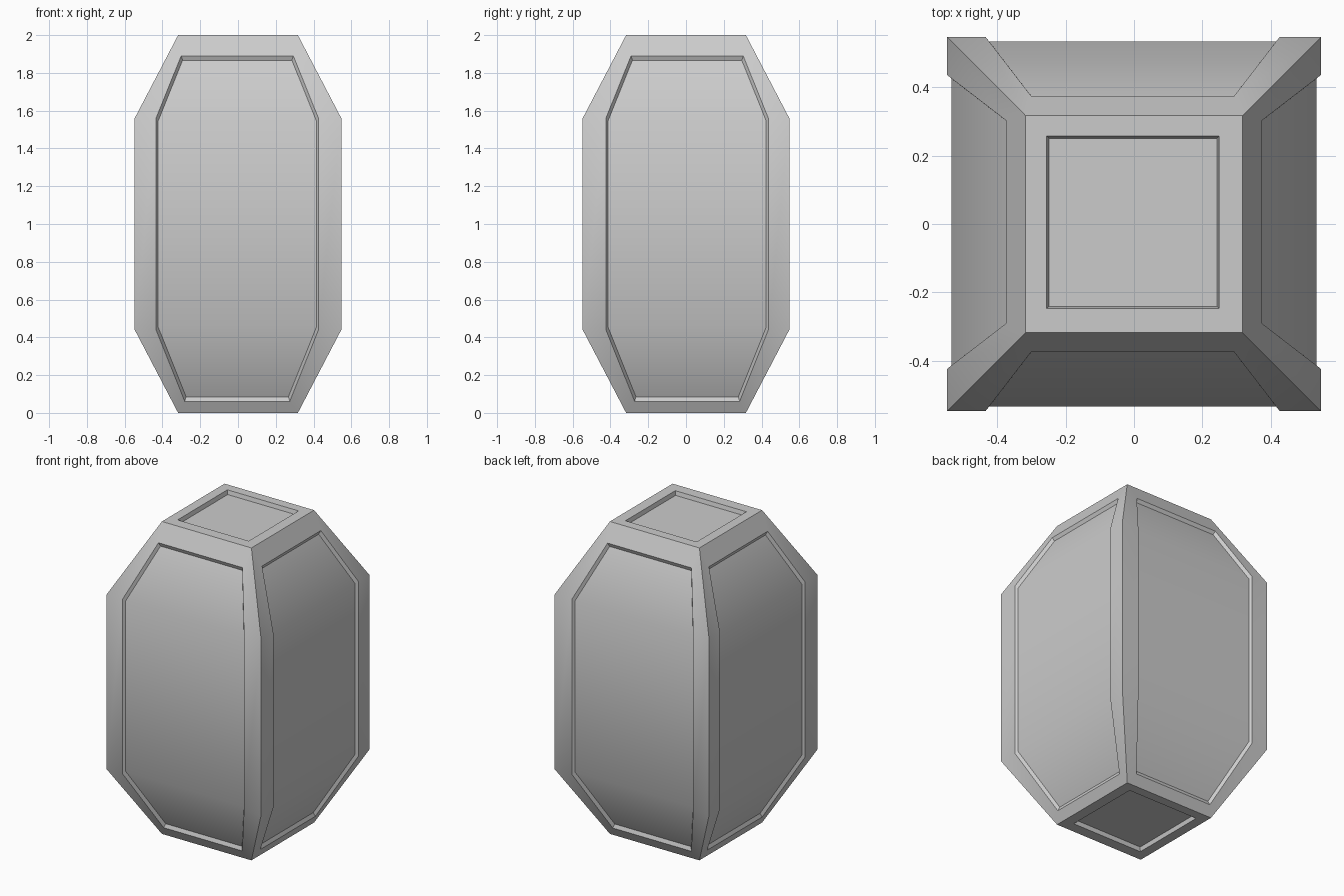
import bpy, bmesh
from math import pi
from mathutils import Matrix, Vector

if "Cube" in bpy.data.objects:
    bpy.data.objects.remove(bpy.data.objects["Cube"])

W_END, W_MID = 0.317, 0.547      # half widths at the ends and the middle
Z_LOW, Z_HIGH = 0.44, 1.56       # bends of the sides
RECESS = 0.974                   # panel floors shrink toward the centre
CENTRE = Vector((0, 0, 1))

bm = bmesh.new()


def half_width(z):
    """Half width of the body at height z."""
    t = max(0, min(1, min(z, 2 - z) / Z_LOW))
    return W_END + (W_MID - W_END) * t


def framed_panel(outer, rim, mat):
    """Frame, recess wall and floor; loops run up the left, down the right."""
    floor = [CENTRE + (mat @ p - CENTRE) * RECESS for p in rim]
    loops = [[bm.verts.new(p) for p in pts]
             for pts in ([mat @ p for p in outer], [mat @ p for p in rim], floor)]
    n = len(outer)
    for a, b in zip(loops, loops[1:]):
        for i in range(n):
            j = (i + 1) % n
            bm.faces.new((a[i], b[i], b[j], a[j]))
    f = loops[2]
    for i in range(n // 2 - 1):
        bm.faces.new((f[i], f[i + 1], f[n - 2 - i], f[n - 1 - i]))


def side_loop(rows, shift=0):
    """Outline lying on the front side, from (half width, z) rows."""
    left = [Vector((shift - x, -half_width(z), z)) for x, z in rows]
    right = [Vector((shift + x, -half_width(z), z)) for x, z in reversed(rows)]
    return left + right


def square(h, z, dx=0, dy=0):
    return [Vector((sx * h + dx, sy * h + dy, z))
            for sx, sy in ((-1, -1), (-1, 1), (1, 1), (1, -1))]


# Four sides with recessed panels
outer_rows = [(half_width(z), z) for z in (0, Z_LOW, Z_HIGH, 2)]
rim_rows = [(0.278, 0.061), (0.43, Z_LOW), (0.43, Z_HIGH), (0.297, 1.89)]
for k, shift in enumerate((-0.004, 0.006, 0.004, -0.006)):
    framed_panel(side_loop(outer_rows), side_loop(rim_rows, shift),
                 Matrix.Rotation(k * pi / 2, 4, 'Z'))

# Top and bottom caps
for z in (0, 2):
    framed_panel(square(W_END, z), square(0.252, z, -0.003, 0.005), Matrix())

bmesh.ops.remove_doubles(bm, verts=bm.verts, dist=0.0005)
bmesh.ops.recalc_face_normals(bm, faces=bm.faces)
mesh = bpy.data.meshes.new("panelled_barrel")
bm.to_mesh(mesh)
bm.free()
body = bpy.data.objects.new("panelled_barrel", mesh)
bpy.context.collection.objects.link(body)

# Soft bend between the slopes, crisp edges elsewhere
bpy.context.view_layer.objects.active = body
body.select_set(True)
bpy.ops.object.shade_smooth_by_angle(angle=pi / 6)
